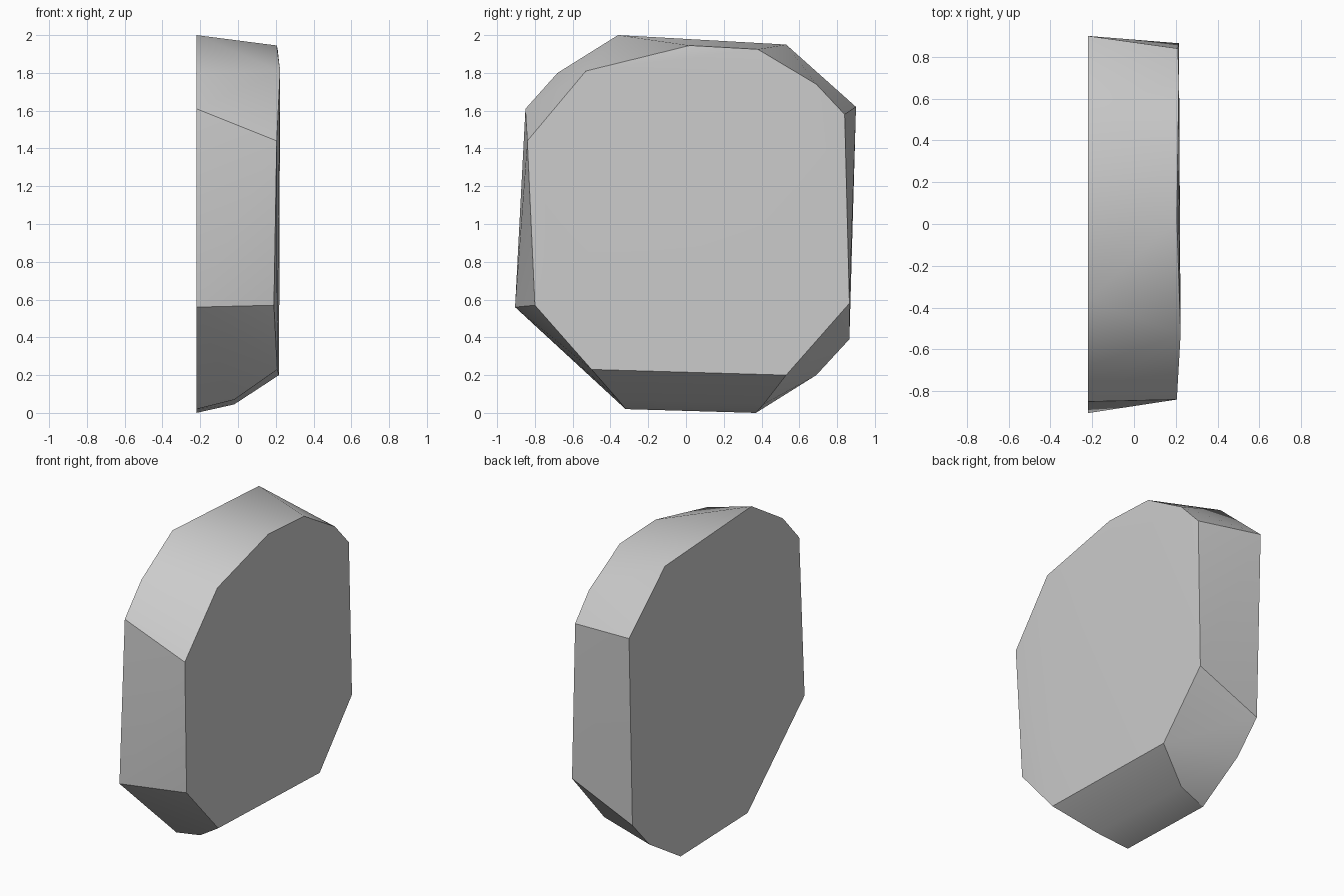
import bpy
import bmesh
import math

cube = bpy.data.objects.get("Cube")
if cube:
    bpy.data.objects.remove(cube, do_unlink=True)

# Stone colour
stone = bpy.data.materials.new("stone_grey")
stone.use_nodes = True
colour = (0.6, 0.6, 0.6, 1)
stone.diffuse_color = colour
stone.node_tree.nodes["Principled BSDF"].inputs["Base Color"].default_value = colour

# Rim of the wide broad side (y, z), all at one depth
wide_rim = [(-.85, 1.61), (-.68, 1.80), (-.36, 2.0), (.53, 1.95), (.90, 1.62),
            (.865, .39), (.69, .20), (.37, 0), (-.32, .02), (-.905, .56)]

# Rim of the slightly uneven narrow side (x, y, z)
narrow_rim = [(.205, -.84, 1.44), (.223, -.53, 1.81), (.205, .02, 1.945),
              (.21, .38, 1.925), (.215, .69, 1.74), (.21, .84, 1.58),
              (.215, .865, .58), (.217, .53, .20), (.208, -.50, .23),
              (.19, -.80, .57)]

# Bend across the underside
under_bend = [(-.02, -.36, .07), (-.02, .41, .045)]

# Chipped slab: hull around both rims
bm = bmesh.new()
for point in [(-.22, y, z) for y, z in wide_rim] + narrow_rim + under_bend:
    bm.verts.new(point)
bmesh.ops.convex_hull(bm, input=bm.verts)
bmesh.ops.dissolve_limit(bm, angle_limit=math.radians(0.5),
                         verts=bm.verts, edges=bm.edges)
bmesh.ops.recalc_face_normals(bm, faces=bm.faces)
mesh = bpy.data.meshes.new("stone_slab")
bm.to_mesh(mesh)
bm.free()
mesh.materials.append(stone)

slab = bpy.data.objects.new("stone_slab", mesh)
bpy.context.collection.objects.link(slab)
bpy.context.view_layer.objects.active = slab
slab.select_set(True)
bpy.ops.object.shade_smooth_by_angle(angle=math.radians(30))
